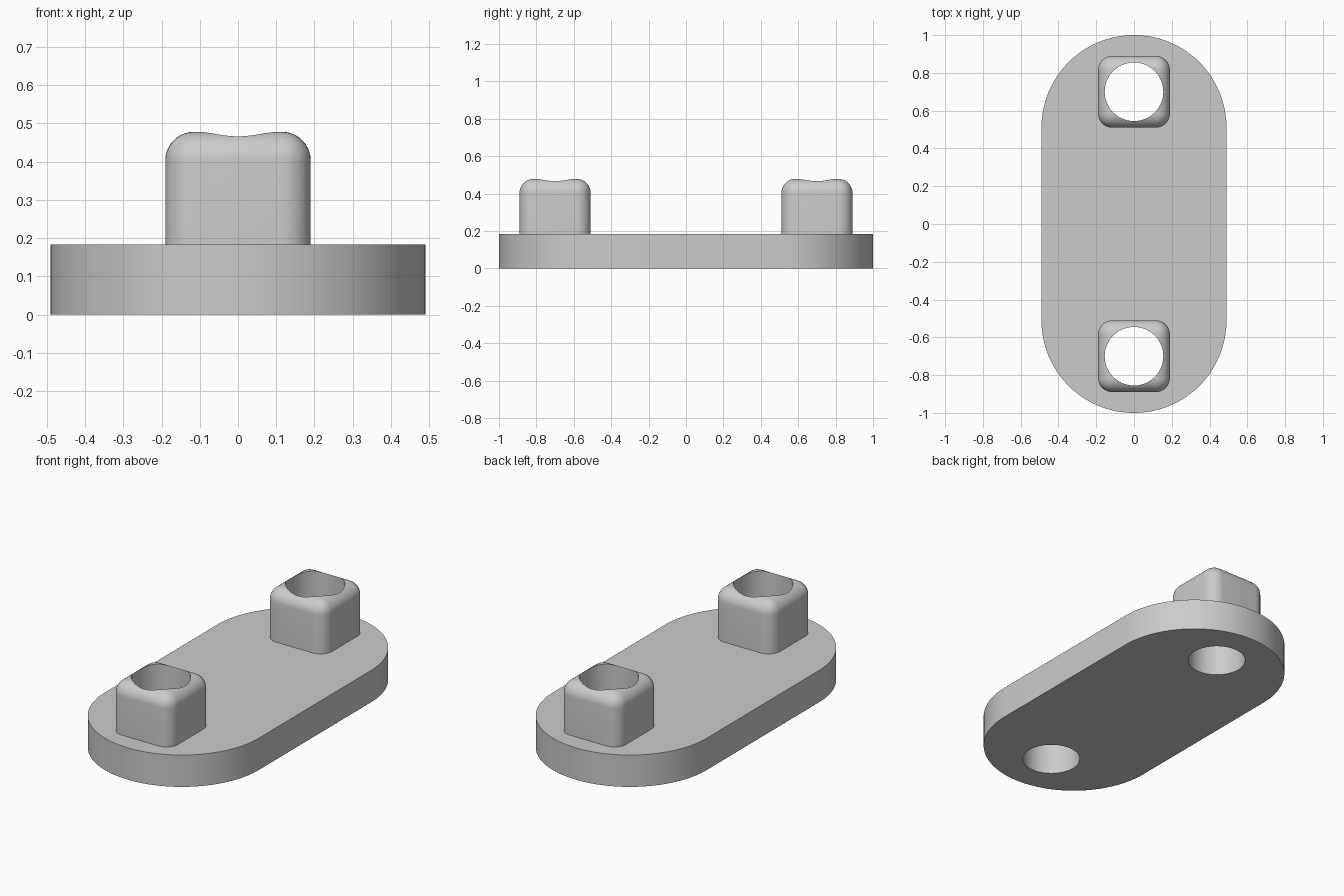
import bpy
import bmesh
from math import pi, cos, sin

cube = bpy.data.objects.get("Cube")
if cube:
    bpy.data.objects.remove(cube, do_unlink=True)

PLATE_R, PLATE_H = 0.49, 0.183
POST_Y, POST_W, POST_TOP = 0.70, 0.38, 0.478
FILLET, HOLE_R = 0.075, 0.155

grey = bpy.data.materials.new("plain grey")
grey.use_nodes = True
GREY = (0.6, 0.6, 0.6, 1)
grey.diffuse_color = GREY
grey.node_tree.nodes["Principled BSDF"].inputs["Base Color"].default_value = GREY


def add_object(name, bm, y=0):
    bmesh.ops.recalc_face_normals(bm, faces=bm.faces)
    mesh = bpy.data.meshes.new(name)
    bm.to_mesh(mesh)
    bm.free()
    mesh.materials.append(grey)
    obj = bpy.data.objects.new(name, mesh)
    obj.location.y = y
    bpy.context.collection.objects.link(obj)
    return obj


def hole_cutter(name, y):
    bm = bmesh.new()
    bmesh.ops.create_cone(bm, cap_ends=True, segments=96, radius1=HOLE_R,
                          radius2=HOLE_R, depth=2)
    obj = add_object(name, bm, y)
    obj.hide_render = True
    obj.hide_viewport = True
    return obj


def post(name, y):
    # Square block, rounded on its upright and top edges
    bm = bmesh.new()
    bmesh.ops.create_cube(bm, size=1)
    bmesh.ops.scale(bm, vec=(POST_W, POST_W, POST_TOP - PLATE_H), verts=bm.verts)
    bmesh.ops.translate(bm, vec=(0, 0, (POST_TOP + PLATE_H) / 2), verts=bm.verts)
    edges = [e for e in bm.edges if any(v.co.z > PLATE_H + 0.01 for v in e.verts)]
    bmesh.ops.bevel(bm, geom=edges, offset=FILLET, segments=10, profile=0.5,
                    affect='EDGES')
    return add_object(name, bm, y)


def drill(obj, cutter):
    mod = obj.modifiers.new("hole", 'BOOLEAN')
    mod.operation = 'DIFFERENCE'
    mod.solver = 'EXACT'
    mod.object = cutter


# Plate with two round ends
bm = bmesh.new()
STEPS = 64
outline = []
for end in (1, -1):
    for i in range(STEPS + 1):
        a = pi * i / STEPS
        outline.append(bm.verts.new((end * PLATE_R * cos(a),
                                     end * (1 - PLATE_R + PLATE_R * sin(a)), 0)))
base = bm.faces.new(outline)
top = bmesh.ops.extrude_face_region(bm, geom=[base])["geom"]
bmesh.ops.translate(bm, vec=(0, 0, PLATE_H),
                    verts=[g for g in top if isinstance(g, bmesh.types.BMVert)])
plate = add_object("plate", bm)

# Posts, with a hole through each post and the plate
parts = [plate]
for side, y in (("front", -POST_Y), ("back", POST_Y)):
    cutter = hole_cutter(side + "_hole_cutter", y)
    block = post(side + "_post", y)
    drill(block, cutter)
    drill(plate, cutter)
    parts.append(block)

# Bake the holes, remove the cutters and smooth the round surfaces
bpy.context.view_layer.update()
graph = bpy.context.evaluated_depsgraph_get()
baked = [bpy.data.meshes.new_from_object(p.evaluated_get(graph)) for p in parts]
for part, mesh in zip(parts, baked):
    part.modifiers.clear()
    part.data = mesh
for side in ("front", "back"):
    bpy.data.objects.remove(bpy.data.objects[side + "_hole_cutter"], do_unlink=True)
bpy.ops.object.select_all(action='DESELECT')
for part in parts:
    part.select_set(True)
bpy.context.view_layer.objects.active = plate
bpy.ops.object.shade_smooth_by_angle(angle=pi / 6)
